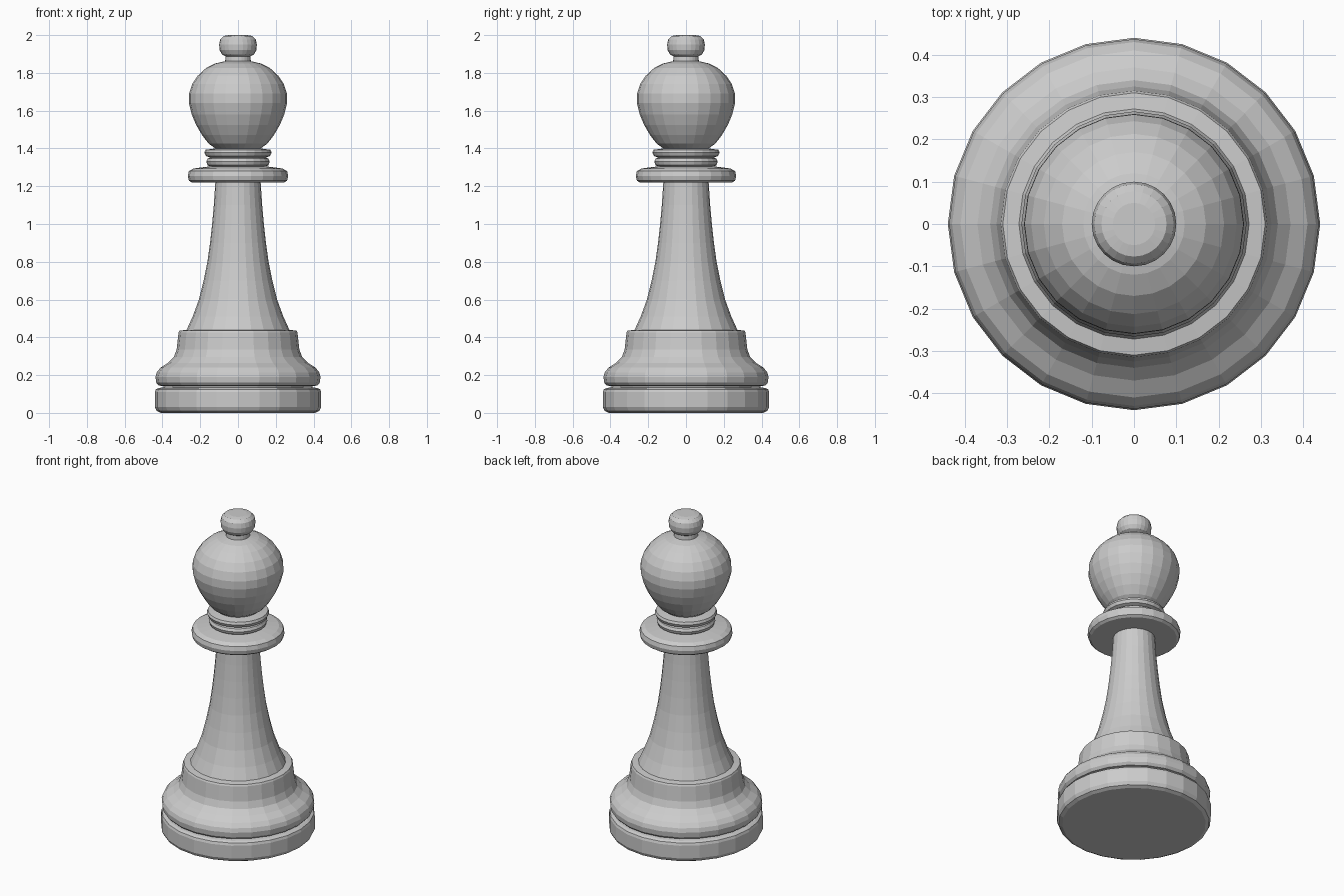
import bpy, bmesh, math

SIDES = 24


def lathe(name, profile):
    """Spin (radius, height) points around z; radius 0 closes with a fan."""
    bm = bmesh.new()
    rings = []
    for r, z in profile:
        if r == 0:
            rings.append([bm.verts.new((0, 0, z))] * SIDES)
        else:
            rings.append([bm.verts.new((r * math.cos(2 * math.pi * i / SIDES),
                                        r * math.sin(2 * math.pi * i / SIDES), z))
                          for i in range(SIDES)])
    for low, high in zip(rings, rings[1:]):
        for i in range(SIDES):
            j = (i + 1) % SIDES
            corners = list(dict.fromkeys((low[i], low[j], high[j], high[i])))
            bm.faces.new(corners)
    mesh = bpy.data.meshes.new(name)
    bm.to_mesh(mesh)
    bm.free()
    obj = bpy.data.objects.new(name, mesh)
    bpy.context.collection.objects.link(obj)
    return obj


# Each part starts on the ring where the part below it ends
lathe("base_disc", [(0, 0), (0.41, 0), (0.43, 0.01), (0.44, 0.03), (0.44, 0.11),
                    (0.435, 0.125), (0.42, 0.132), (0.395, 0.135)])

lathe("base_moulding", [(0.395, 0.135), (0.395, 0.142), (0.42, 0.145), (0.433, 0.16),
                        (0.437, 0.19), (0.43, 0.215), (0.41, 0.24), (0.37, 0.265),
                        (0.34, 0.295), (0.325, 0.335), (0.32, 0.38), (0.315, 0.425),
                        (0.31, 0.435), (0.272, 0.44)])

lathe("stem", [(0.272, 0.44), (0.24, 0.51), (0.207, 0.60), (0.182, 0.70),
               (0.162, 0.80), (0.148, 0.90), (0.137, 1.0), (0.128, 1.10),
               (0.12, 1.22)])

lathe("collar", [(0.12, 1.22), (0.245, 1.22), (0.26, 1.23), (0.266, 1.255),
                 (0.26, 1.28), (0.235, 1.294), (0.15, 1.305)])

lathe("neck_rings", [(0.15, 1.305), (0.162, 1.312), (0.168, 1.33), (0.16, 1.346),
                     (0.148, 1.352), (0.17, 1.36), (0.178, 1.378), (0.172, 1.393),
                     (0.12, 1.40)])

lathe("head", [(0.12, 1.40), (0.155, 1.425), (0.19, 1.47), (0.222, 1.525),
               (0.245, 1.58), (0.26, 1.64), (0.259, 1.69), (0.243, 1.74),
               (0.213, 1.785), (0.17, 1.825), (0.12, 1.85), (0.068, 1.862)])

lathe("finial", [(0.068, 1.862), (0.066, 1.888), (0.085, 1.898), (0.097, 1.92),
                 (0.1, 1.95), (0.094, 1.978), (0.077, 1.995), (0.05, 2.0), (0, 2.0)])
